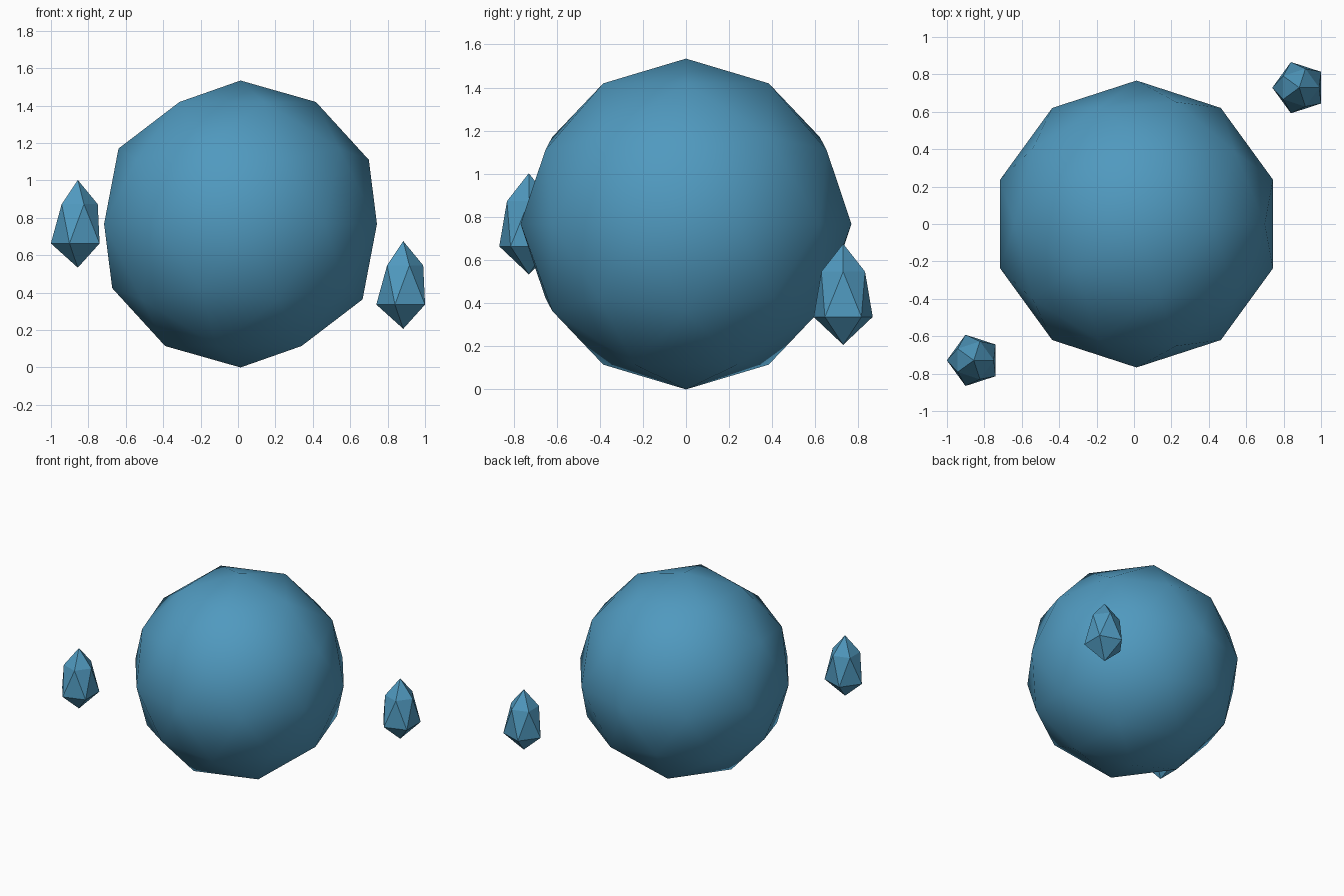
import bpy

if "Cube" in bpy.data.objects:
    bpy.data.objects.remove(bpy.data.objects["Cube"])

blue = bpy.data.materials.new("soft_blue")
blue.diffuse_color = (0.08, 0.32, 0.52, 1.0)
blue.use_nodes = True
blue.node_tree.nodes["Principled BSDF"].inputs["Base Color"].default_value = blue.diffuse_color


def ico(name, subdivisions, radius, centre):
    bpy.ops.mesh.primitive_ico_sphere_add(
        subdivisions=subdivisions, radius=radius, location=centre)
    ob = bpy.context.object
    ob.name = name
    ob.data.materials.append(blue)
    return ob


# Large smooth ball
ball = ico("ball", 2, 0.767, (0.0135, 0, 0.767))
bpy.ops.object.shade_smooth()


# Small faceted crystals: stretched upward, with a narrower upper ring
def crystal(name, centre):
    ob = ico(name, 1, 0.2345, centre)
    for v in ob.data.vertices:
        width = 0.687 * (0.74 if v.co.z > 0 else 1.0)
        v.co.x *= width
        v.co.y *= width
    bpy.ops.object.shade_flat()


crystal("left_crystal", (-0.8565, -0.729, 0.768))
crystal("right_crystal", (0.8835, 0.729, 0.441))
